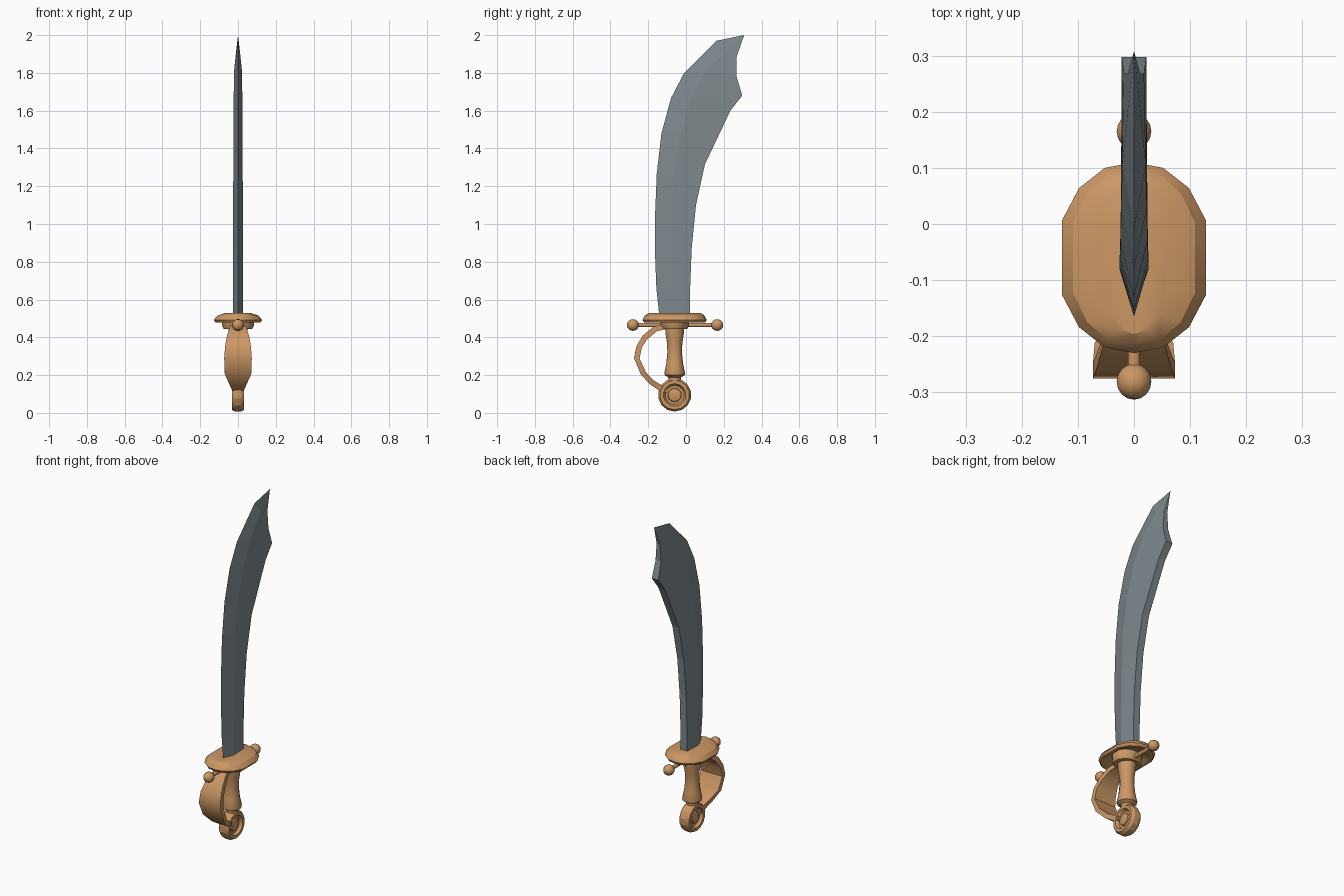
import bpy, bmesh, math
from mathutils import Vector

if "Cube" in bpy.data.objects:
    bpy.data.objects.remove(bpy.data.objects["Cube"])

CY = -0.06  # y of the hilt axis


def material(name, rgb):
    m = bpy.data.materials.new(name)
    m.diffuse_color = (*rgb, 1)
    m.use_nodes = True
    m.node_tree.nodes["Principled BSDF"].inputs["Base Color"].default_value = m.diffuse_color
    return m


STEEL = material("steel", (0.21, 0.25, 0.27))
BRONZE = material("bronze", (0.60, 0.31, 0.13))


def make(name, verts, faces, mat, smooth=None):
    me = bpy.data.meshes.new(name)
    me.from_pydata(verts, [], faces)
    bm = bmesh.new()
    bm.from_mesh(me)
    bmesh.ops.remove_doubles(bm, verts=bm.verts, dist=1e-5)
    bmesh.ops.recalc_face_normals(bm, faces=bm.faces)
    bm.to_mesh(me)
    bm.free()
    me.materials.append(mat)
    ob = bpy.data.objects.new(name, me)
    bpy.context.collection.objects.link(ob)
    if smooth:
        bpy.ops.object.select_all(action='DESELECT')
        ob.select_set(True)
        bpy.context.view_layer.objects.active = ob
        bpy.ops.object.shade_smooth_by_angle(angle=math.radians(smooth))
    return ob


def loft(name, rings, mat, smooth=None):
    """Skin equal-length closed rings and cap both ends."""
    n = len(rings[0])
    verts = [v for r in rings for v in r]
    faces = [(i * n + j, i * n + (j + 1) % n, (i + 1) * n + (j + 1) % n, (i + 1) * n + j)
             for i in range(len(rings) - 1) for j in range(n)]
    faces += [tuple(range(n)), tuple(range((len(rings) - 1) * n, len(rings) * n))]
    return make(name, verts, faces, mat, smooth)


def circle(n, axis, rx, ry, at, centre):
    """Ring around the x, y or z axis."""
    pts = []
    for k in range(n):
        a = 2 * math.pi * (k + 0.5) / n
        u, v = rx * math.cos(a), ry * math.sin(a)
        pts.append(Vector({'x': (at, u, v), 'y': (u, at, v), 'z': (u, v, at)}[axis]) + Vector(centre))
    return pts


# Blade: sharp edge, ridge and flat spine, row by row to the tip
edge = [(-.14, .50), (-.157, .66), (-.165, .87), (-.165, 1.015), (-.155, 1.265),
        (-.13, 1.48), (-.08, 1.665), (-.01, 1.80), (.16, 1.97)]
ridge = [(-.08, .50, .026), (-.08, .66, .026), (-.076, .87, .026), (-.074, 1.015, .026), (-.064, 1.265, .025),
         (-.03, 1.48, .024), (.03, 1.665, .023), (.105, 1.81, .021), (.205, 1.905, .011)]
spine = [(.02, .50, .022), (.022, .66, .022), (.03, .87, .022), (.053, 1.10, .022), (.10, 1.315, .022),
         (.235, 1.60, .022), (.298, 1.68, .022), (.268, 1.78, .018), (.268, 1.885, .011)]
rows = []
for (ey, ez), (ry, rz, rx), (sy, sz, sx) in zip(edge, ridge, spine):
    rows.append([(0, ey, ez), (rx, ry, rz), (sx, sy, sz), (-sx, sy, sz), (-rx, ry, rz)])
verts = [v for r in rows for v in r] + [(0, .308, 2.0)]
tip, last = len(verts) - 1, 5 * (len(rows) - 1)
faces = [(5 * i + j, 5 * i + (j + 1) % 5, 5 * i + 5 + (j + 1) % 5, 5 * i + 5 + j)
         for i in range(len(rows) - 1) for j in range(5)]
faces += [(last + j, last + (j + 1) % 5, tip) for j in range(5)] + [(0, 1, 2, 3, 4)]
make("blade", verts, faces, STEEL)

# Guard: fourteen-sided oval dish, hollow underneath
half = [(0, .17), (.052, .16), (.098, .124), (.128, .067)]
outline = half + [(x, -y) for x, y in reversed(half)]
outline += [(-x, y) for x, y in reversed(outline[1:-1])]
dish = [(.50, .80, .53), (.85, .93, .515), (1, 1, .492), (.93, .95, .478), (.80, .82, .478), (.60, .60, .497)]
loft("guard", [[(x * sx, y * sy + CY, z) for x, y in outline] for sx, sy, z in dish], BRONZE, 30)

# Collar under the guard
loft("collar", [circle(12, 'z', r, r * .88, z, (0, CY, 0))
                for r, z in [(.087, .50), (.087, .46), (.078, .443)]], BRONZE, 30)

# Grip: waisted handle with a flared foot and neck
grip = [(.052, .45), (.050, .42), (.042, .37), (.040, .32), (.046, .26), (.057, .21),
        (.055, .20), (.034, .188), (.034, .165)]
loft("grip", [circle(12, 'z', r, r, z, (0, CY, 0)) for r, z in grip], BRONZE, 35)

# Pommel: ring with a recess and a central boss on both sides
side = [(.088, .016), (.078, .033), (.060, .033), (.050, .016), (.037, .016), (.034, .024), (.015, .029)]
profile = [(r, -x) for r, x in reversed(side)] + side
loft("pommel", [circle(14, 'x', r, r, x, (0, CY, .095)) for r, x in profile], BRONZE, 25)

# Crossbar with a ball on each end
loft("crossbar", [circle(8, 'y', .012, .012, y, (0, 0, .465)) for y in (-.27, .155)], BRONZE, 50)
for label, y in (("front", -.281), ("back", .165)):
    rings = [circle(12, 'y', .032 * math.sin(a), .032 * math.sin(a), y - .032 * math.cos(a), (0, 0, .465))
             for a in [math.pi * max(k, .02) / 8 for k in range(8)] + [math.pi * .998]]
    loft("crossbar_ball_" + label, rings, BRONZE, 50)

# Knuckle bow: curved strap, widest in the middle (outer y, z, inner y, z, half width)
bow = [(-.10, .472, -.10, .445, .030), (-.17, .458, -.155, .432, .042), (-.228, .410, -.208, .387, .058),
       (-.262, .355, -.235, .343, .068), (-.275, .290, -.246, .288, .073), (-.240, .205, -.212, .215, .070),
       (-.190, .150, -.172, .172, .045), (-.140, .118, -.128, .146, .031), (-.10, .105, -.10, .135, .028)]
loft("knuckle_bow", [[(-w, oy, oz), (w, oy, oz), (w, iy, iz), (-w, iy, iz)]
                     for oy, oz, iy, iz, w in bow], BRONZE, 35)
